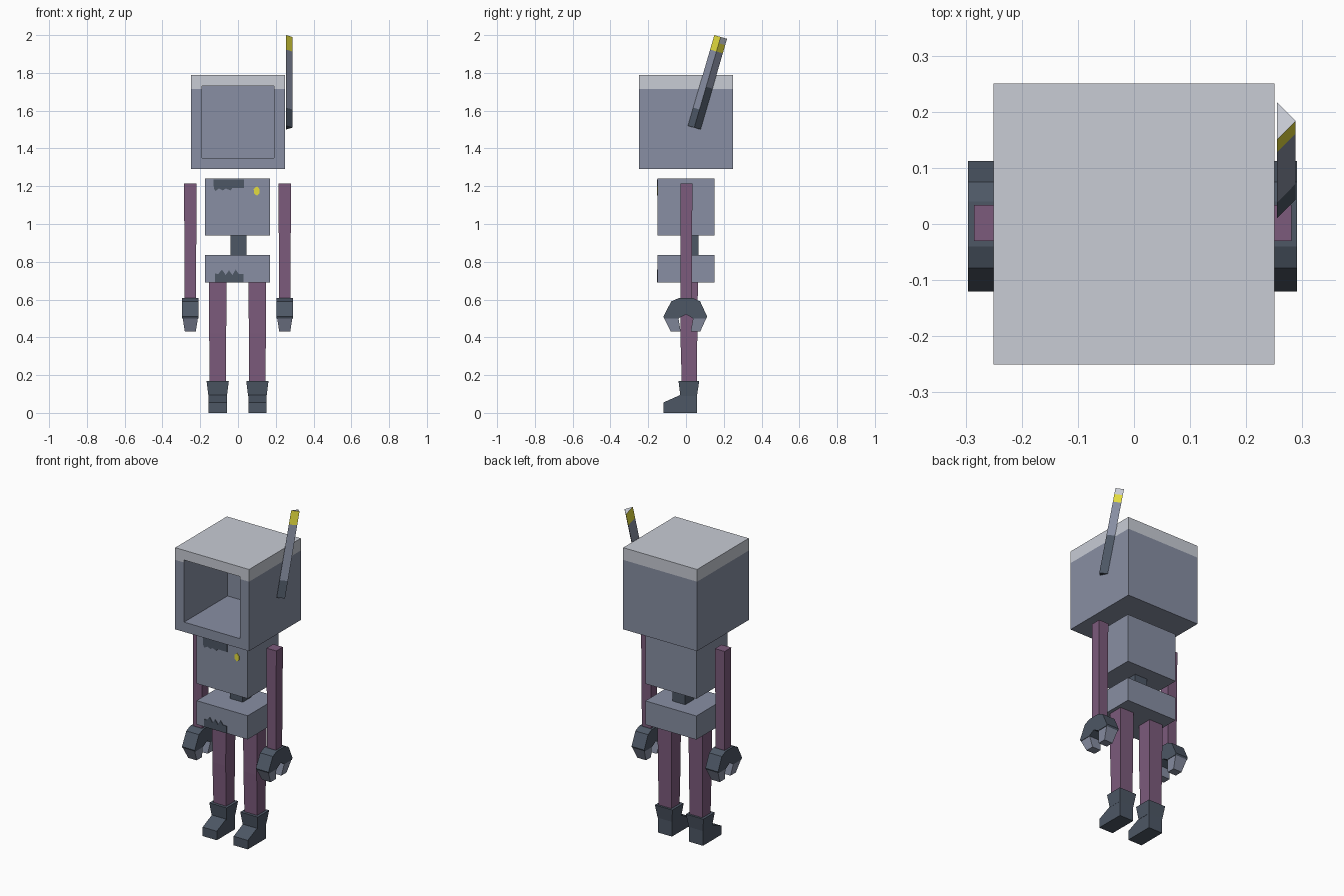
import bpy, bmesh
from mathutils import Vector

cube = bpy.data.objects.get("Cube")
if cube:
    bpy.data.objects.remove(cube, do_unlink=True)


def linear(v):
    v /= 255
    return v / 12.92 if v < 0.04 else ((v + 0.055) / 1.055) ** 2.4


def material(name, *rgb):
    m = bpy.data.materials.new(name)
    m.use_nodes = True
    col = [linear(c) for c in rgb] + [1]
    m.diffuse_color = col
    m.node_tree.nodes["Principled BSDF"].inputs["Base Color"].default_value = col
    return m


GREY = material("blue grey", 136, 143, 163)
LIGHT = material("pale grey", 200, 204, 213)
SLATE = material("dark slate", 77, 87, 101)
PURPLE = material("dusty purple", 124, 91, 124)
YELLOW = material("yellow", 228, 220, 62)


def finish(name, bm, *mats):
    bmesh.ops.recalc_face_normals(bm, faces=bm.faces)
    me = bpy.data.meshes.new(name)
    bm.to_mesh(me)
    bm.free()
    for m in mats:
        me.materials.append(m)
    ob = bpy.data.objects.new(name, me)
    bpy.context.collection.objects.link(ob)
    return ob


def loft_rings(rings):
    """Closed skin through rings of equal point count."""
    bm = bmesh.new()
    rows = [[bm.verts.new(p) for p in r] for r in rings]
    n = len(rows[0])
    for a, b in zip(rows, rows[1:]):
        for i in range(n):
            j = (i + 1) % n
            bm.faces.new((a[i], a[j], b[j], b[i]))
    bm.faces.new(rows[0])
    bm.faces.new(rows[-1])
    return bm


def block(name, mat, cx, *levels):
    """Stacked rectangles; each level is z, half width, y front, y back."""
    rings = [[(cx - w, f, z), (cx + w, f, z), (cx + w, b, z), (cx - w, b, z)]
             for z, w, f, b in levels]
    return finish(name, loft_rings(rings), mat)


def side_prism(name, mat, cx, w, pts):
    return finish(name, loft_rings([[(cx + s * w, y, z) for y, z in pts] for s in (-1, 1)]), mat)


def front_plate(name, mat, y, pts):
    return finish(name, loft_rings([[(x, y + d, z) for x, z in pts] for d in (-0.004, 0.001)]), mat)


# Helmet: open-fronted box with a pale upper band
bm = bmesh.new()
bmesh.ops.create_cube(bm, size=0.5)
bmesh.ops.translate(bm, verts=bm.verts, vec=(0, 0, 1.54))
front = min(bm.faces, key=lambda f: f.calc_center_median().y)
bmesh.ops.inset_region(bm, faces=[front], thickness=0.06, use_even_offset=True)
hole = bmesh.ops.extrude_face_region(bm, geom=[front])
if front.is_valid:
    bmesh.ops.delete(bm, geom=[front], context='FACES_ONLY')
bmesh.ops.translate(bm, verts=[v for v in hole["geom"] if isinstance(v, bmesh.types.BMVert)],
                    vec=(0, 0.42, 0))
bmesh.ops.bisect_plane(bm, geom=bm.verts[:] + bm.edges[:] + bm.faces[:],
                       plane_co=(0, 0, 1.715), plane_no=(0, 0, 1))
for f in bm.faces:
    c = f.calc_center_median()
    outside = max(abs(c.x), abs(c.y), abs(c.z - 1.54)) > 0.249
    f.material_index = int(outside and c.z > 1.715)
finish("helmet", bm, GREY, LIGHT)

# Antenna: leaning three-sided rod, colours set by height along the rod
low, high = Vector((0.255, 0.01, 1.52)), Vector((0.255, 0.15, 2.0))
axis = (high - low).normalized()
across = Vector((0, axis.z, -axis.y)) * 0.07
ridge = across / 2 + Vector((0.033, 0, 0))
stops = (0, 0.2, 0.45, 0.84, 0.93, 1)
bm = loft_rings([[low.lerp(high, t) + o for o in (Vector(), across, ridge)] for t in stops])
bmesh.ops.recalc_face_normals(bm, faces=bm.faces)
for f in bm.faces:
    t = (f.calc_center_median() - low).dot(axis) / (high - low).length
    rear = f.normal.dot(across) > 0.02
    if t > 0.84:
        f.material_index = 3 if (rear and t > 0.93) or t > 0.99 else 2
    else:
        f.material_index = int(t < (0.45 if rear else 0.2))
finish("antenna", bm, GREY, SLATE, YELLOW, LIGHT)

# Torso, spine and pelvis
MID = -0.0025
block("torso", GREY, MID, (0.94, 0.173, -0.15, 0.15), (1.24, 0.173, -0.15, 0.15))
block("spine", SLATE, 0.003, (0.83, 0.043, -0.02, 0.065), (0.945, 0.043, -0.02, 0.065))
block("pelvis", GREY, MID, (0.69, 0.173, -0.15, 0.15), (0.835, 0.173, -0.15, 0.15))

# Painted chest and belly details
front_plate("collar_patch", SLATE, -0.15,
            [(-0.13, 1.236), (0.033, 1.236), (0.033, 1.19), (-0.03, 1.19), (-0.04, 1.178),
             (-0.065, 1.188), (-0.08, 1.178), (-0.1, 1.188), (-0.12, 1.175), (-0.128, 1.19)])
front_plate("chest_badge", YELLOW, -0.15,
            [(0.083, 1.185), (0.1, 1.2), (0.114, 1.185), (0.114, 1.162), (0.1, 1.15), (0.085, 1.162)])
front_plate("belly_patch", SLATE, -0.15,
            [(-0.122, 0.691), (0.03, 0.691), (0.03, 0.735), (0.005, 0.735), (-0.012, 0.758),
             (-0.03, 0.73), (-0.048, 0.755), (-0.065, 0.73), (-0.085, 0.758), (-0.105, 0.735),
             (-0.122, 0.738)])

# Limbs, repeated on both sides
for side, s in (("right", -1), ("left", 1)):
    ax, lx = MID + s * 0.25, MID + s * 0.105
    block(side + "_arm", PURPLE, ax, (0.58, 0.03, -0.03, 0.03), (1.215, 0.033, -0.03, 0.034))
    # Gripping hand: arched palm with two tapered grips
    side_prism(side + "_palm", SLATE, ax, 0.043,
               [(-0.12, 0.51), (-0.078, 0.59), (-0.04, 0.607), (0.04, 0.607), (0.075, 0.59),
                (0.112, 0.51), (0.107, 0.5), (0.037, 0.5), (0, 0.522), (-0.04, 0.5), (-0.115, 0.5)])
    block(side + "_front_grip", GREY, ax, (0.43, 0.029, -0.08, -0.028), (0.5, 0.04, -0.115, -0.04))
    block(side + "_rear_grip", GREY, ax, (0.43, 0.029, 0.025, 0.075), (0.5, 0.04, 0.037, 0.107))
    # Leg and boot
    block(side + "_leg", PURPLE, lx, (0.15, 0.043, -0.022, 0.057), (0.42, 0.045, -0.03, 0.06),
          (0.69, 0.047, -0.03, 0.063))
    block(side + "_boot_cuff", SLATE, lx, (0.09, 0.049, -0.03, 0.058), (0.17, 0.059, -0.04, 0.07))
    side_prism(side + "_boot_foot", SLATE, lx, 0.048,
               [(-0.12, 0), (0.058, 0), (0.058, 0.095), (-0.03, 0.095), (-0.12, 0.055)])
